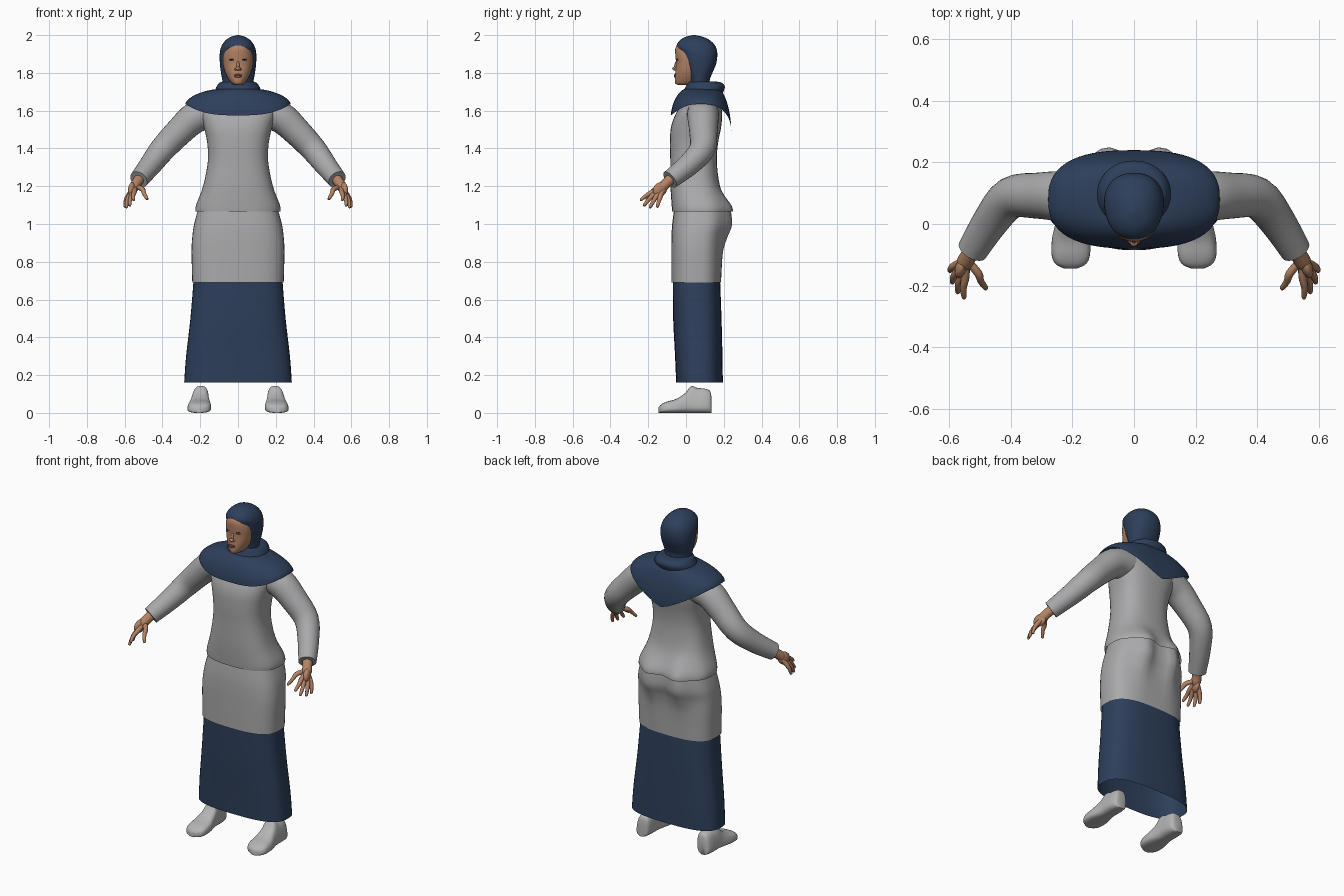
import bpy, bmesh, math
from mathutils import Vector

cube = bpy.data.objects.get("Cube")
if cube:
    bpy.data.objects.remove(cube, do_unlink=True)


def material(name, r, g, b):
    m = bpy.data.materials.new(name)
    m.use_nodes = True
    m.diffuse_color = (r, g, b, 1)
    m.node_tree.nodes["Principled BSDF"].inputs["Base Color"].default_value = (r, g, b, 1)
    return m


NAVY = material("navy cloth", 0.027, 0.05, 0.105)
GREY = material("grey cloth", 0.40, 0.40, 0.41)
SHOE = material("pale grey leather", 0.46, 0.46, 0.47)
SKIN = material("skin", 0.46, 0.23, 0.13)
LIP = material("lip", 0.30, 0.11, 0.075)
DARK = material("brow and lash", 0.05, 0.035, 0.03)
EYE = material("eye", 0.35, 0.36, 0.37)


def smooth_rows(rows, steps=4):
    """Catmull-Rom interpolation of equal-length rows."""
    out = []
    for i in range(len(rows) - 1):
        a, b = rows[max(i - 1, 0)], rows[i]
        c, d = rows[i + 1], rows[min(i + 2, len(rows) - 1)]
        for s in range(steps):
            t = s / steps
            out.append([q + t / 2 * (r - p + t * (2 * p - 5 * q + 4 * r - e + t * (3 * (q - r) + e - p)))
                        for p, q, r, e in zip(a, b, c, d)])
    return out + [list(rows[-1])]


def finish(name, bm, mat, mirror=False):
    bmesh.ops.recalc_face_normals(bm, faces=bm.faces)
    me = bpy.data.meshes.new(name)
    bm.to_mesh(me)
    bm.free()
    me.materials.append(mat)
    ob = bpy.data.objects.new(name, me)
    bpy.context.collection.objects.link(ob)
    bpy.ops.object.select_all(action='DESELECT')
    ob.select_set(True)
    bpy.context.view_layer.objects.active = ob
    bpy.ops.object.shade_smooth_by_angle(angle=math.radians(50))
    if mirror:
        ob.modifiers.new("Mirror", 'MIRROR').use_clip = False
    return ob


def loft(name, rings, mat, caps=(False, False), mirror=False):
    """Skin a list of closed rings of points."""
    bm = bmesh.new()
    loops = [[bm.verts.new(p) for p in ring] for ring in rings]
    n = len(loops[0])
    for lo, hi in zip(loops, loops[1:]):
        for i in range(n):
            j = (i + 1) % n
            bm.faces.new((lo[i], lo[j], hi[j], hi[i]))
    for use, loop in zip(caps, (loops[0], loops[-1])):
        if use:
            bm.faces.new(loop)
    return finish(name, bm, mat, mirror)


def spow(v, e):
    return math.copysign(abs(v) ** (2 / e), v)


def angles(n):
    return [2 * math.pi * i / n for i in range(n)]


def body(name, rows, mat, exp=2.5, caps=(False, False), n=48):
    """Stacked oval sections: height, half width, front y, back y, seat lobe."""
    rings = []
    for z, w, f, b, lobe in smooth_rows(rows):
        ring = []
        for a in angles(n):
            x = w * spow(math.cos(a), exp)
            s = spow(math.sin(a), exp)
            y = (f + b) / 2 + (b - f) / 2 * s
            if s > 0:
                y += lobe * s * (math.exp(-((abs(x) - 0.095) / 0.06) ** 2) - 0.4)
            ring.append((x, y, z))
        rings.append(ring)
    return loft(name, rings, mat, caps)


def tube(name, path, mat, n=16):
    """Mirrored round limb: x, y, z, radius."""
    pts = smooth_rows(path)
    rings = []
    for i, p in enumerate(pts):
        d = Vector(pts[min(i + 1, len(pts) - 1)][:3]) - Vector(pts[max(i - 1, 0)][:3])
        q = Vector((1, 0, 0)).rotation_difference(d)
        rings.append([Vector(p[:3]) + q @ Vector((0, p[3] * math.cos(a), p[3] * math.sin(a)))
                      for a in angles(n)])
    return loft(name, rings, mat, (True, True), True)


def blob(name, loc, size, mat, mirror=False, turn=(0, 0, 0)):
    bm = bmesh.new()
    bmesh.ops.create_uvsphere(bm, u_segments=20, v_segments=12, radius=1)
    bmesh.ops.scale(bm, vec=size, verts=bm.verts)
    from mathutils import Euler
    bmesh.ops.rotate(bm, matrix=Euler(turn).to_matrix(), verts=bm.verts)
    bmesh.ops.translate(bm, vec=loc, verts=bm.verts)
    return finish(name, bm, mat, mirror)


# Garments
body("skirt", [(0.16, 0.285, -0.052, 0.195, 0), (0.3, 0.275, -0.058, 0.193, 0),
               (0.5, 0.252, -0.068, 0.188, 0), (0.72, 0.234, -0.07, 0.18, 0)], NAVY, 2.8)
body("tunic_lower", [(0.69, 0.242, -0.078, 0.186, 0), (0.85, 0.246, -0.078, 0.193, 0.01),
                     (0.93, 0.242, -0.077, 0.205, 0.03), (1.0, 0.232, -0.073, 0.225, 0.04),
                     (1.1, 0.205, -0.06, 0.22, 0.03)], GREY, 2.8)
body("tunic_upper", [(1.065, 0.226, -0.073, 0.235, 0.035), (1.1, 0.222, -0.076, 0.228, 0.03),
                     (1.2, 0.185, -0.082, 0.18, 0), (1.33, 0.16, -0.083, 0.163, 0),
                     (1.43, 0.163, -0.085, 0.17, 0), (1.52, 0.182, -0.078, 0.187, 0),
                     (1.6, 0.2, -0.045, 0.19, 0), (1.66, 0.16, 0.0, 0.17, 0),
                     (1.7, 0.07, 0.03, 0.15, 0)], GREY, 2.6, (False, True))
tube("sleeve", [(0.13, 0.09, 1.59, 0.085), (0.225, 0.09, 1.565, 0.083), (0.31, 0.092, 1.49, 0.075),
                (0.4, 0.085, 1.395, 0.068), (0.465, 0.01, 1.31, 0.059),
                (0.525, -0.085, 1.235, 0.05)], GREY, 28)

# Shoulder cape with a pointed back
rings = []
for k in range(13):
    t = k / 12
    s, drop = 1 - (1 - t) ** 1.6, t ** 1.5
    ring = []
    for a in angles(64):
        c, si = math.cos(a), math.sin(a)
        ex, ey = spow(c, 2.6), spow(si, 2.6)
        edge = 1.575 + 0.06 * abs(ex) ** 3 if si < 0 else 1.485 + 0.15 * abs(ex) ** 1.2
        x = 0.1 * c * (1 - s) + 0.279 * ex * s
        y = (0.085 + 0.09 * si) * (1 - s) + (0.08 + 0.16 * ey) * s
        ring.append((x, y, 1.715 + (edge - 1.715) * drop))
    rings.append(ring)
loft("shoulder_cape", rings, NAVY)

# Gathered neck folds and hood
body("neck_fold", [(1.68, 0.105, -0.015, 0.185, 0), (1.705, 0.12, -0.012, 0.2, 0),
                   (1.73, 0.112, 0.0, 0.205, 0), (1.75, 0.095, 0.008, 0.185, 0),
                   (1.755, 0.07, 0.03, 0.14, 0)], NAVY, 2.1)
body("hood", [(1.70, 0.08, 0.02, 0.14, 0), (1.755, 0.082, 0.02, 0.125, 0),
              (1.8, 0.09, 0.008, 0.14, 0), (1.85, 0.096, -0.012, 0.16, 0),
              (1.9, 0.097, -0.032, 0.166, 0), (1.94, 0.088, -0.05, 0.157, 0),
              (1.97, 0.068, -0.035, 0.13, 0), (1.99, 0.04, -0.005, 0.093, 0),
              (2.0, 0.006, 0.035, 0.05, 0)], NAVY, 2.25, (False, True))

# Face
body("face", [(1.735, 0.015, -0.04, 0.03, 0), (1.745, 0.035, -0.057, 0.08, 0),
              (1.775, 0.056, -0.059, 0.1, 0), (1.81, 0.07, -0.056, 0.1, 0),
              (1.85, 0.077, -0.053, 0.1, 0), (1.89, 0.078, -0.056, 0.1, 0),
              (1.925, 0.07, -0.057, 0.1, 0), (1.95, 0.05, -0.046, 0.08, 0),
              (1.965, 0.02, -0.02, 0.06, 0)], SKIN, 2.15, (True, True))
body("neck", [(1.68, 0.055, 0.03, 0.14, 0), (1.78, 0.055, 0.02, 0.12, 0)], NAVY, 2)
blob("nose_bridge", (0, -0.053, 1.84), (0.008, 0.009, 0.026), SKIN, turn=(-0.2, 0, 0))
blob("nose_tip", (0, -0.06, 1.823), (0.013, 0.013, 0.01), SKIN)
blob("nostril", (0.011, -0.056, 1.82), (0.008, 0.008, 0.007), SKIN, True)
blob("upper_lip", (0, -0.058, 1.789), (0.022, 0.006, 0.005), LIP)
blob("lower_lip", (0, -0.058, 1.781), (0.018, 0.007, 0.006), LIP)
blob("eye", (0.033, -0.046, 1.866), (0.014, 0.005, 0.004), EYE, True, (0, 0, 0.25))
blob("eyelash", (0.033, -0.047, 1.871), (0.016, 0.005, 0.002), DARK, True, (0, 0, 0.25))
blob("iris", (0.033, -0.0485, 1.866), (0.004, 0.004, 0.004), DARK, True)

# Hands
tube("wrist", [(0.505, -0.055, 1.26, 0.03), (0.535, -0.1, 1.22, 0.027),
               (0.55, -0.125, 1.195, 0.027), (0.558, -0.14, 1.18, 0.016)], SKIN)
blob("palm", (0.56, -0.138, 1.182), (0.02, 0.042, 0.036), SKIN, True, (0.75, 0, 0.35))
fingers = {
    "index_finger": ((0.548, -0.172, 1.172), (0.553, -0.243, 1.125)),
    "middle_finger": ((0.56, -0.166, 1.16), (0.574, -0.225, 1.095)),
    "ring_finger": ((0.573, -0.152, 1.152), (0.592, -0.192, 1.085)),
    "little_finger": ((0.58, -0.134, 1.15), (0.6, -0.153, 1.088)),
    "thumb": ((0.507, -0.16, 1.185), (0.48, -0.212, 1.13)),
}
for name, (knuckle, tip) in fingers.items():
    k, e, w = Vector(knuckle), Vector(tip), Vector((0.545, -0.115, 1.2))
    mid = k.lerp(e, 0.5) + Vector((0.004, 0, 0.004))
    path = [(w, 0.012), (k, 0.0135), (mid, 0.011), (k.lerp(e, 0.93), 0.008), (e, 0.002)]
    tube(name, [(*p, r) for p, r in path], SKIN, 10)

# Shoes: y, half width, height
rings = []
for y, w, h in smooth_rows([(0.136, 0.022, 0.07), (0.128, 0.042, 0.115), (0.1, 0.052, 0.128),
                            (0.06, 0.054, 0.132), (0.028, 0.055, 0.142), (-0.005, 0.058, 0.105),
                            (-0.05, 0.066, 0.075), (-0.1, 0.066, 0.06), (-0.13, 0.052, 0.046),
                            (-0.145, 0.02, 0.03)]):
    ring = []
    for a in angles(28):
        z = h / 2 * (1 + spow(math.sin(a), 3.2))
        x = w * spow(math.cos(a), 2.8) * (1 - 2.2 * z)
        ring.append((0.207 + x - 0.08 * z, y, z))
    rings.append(ring)
loft("shoe", rings, SHOE, (True, True), True)
